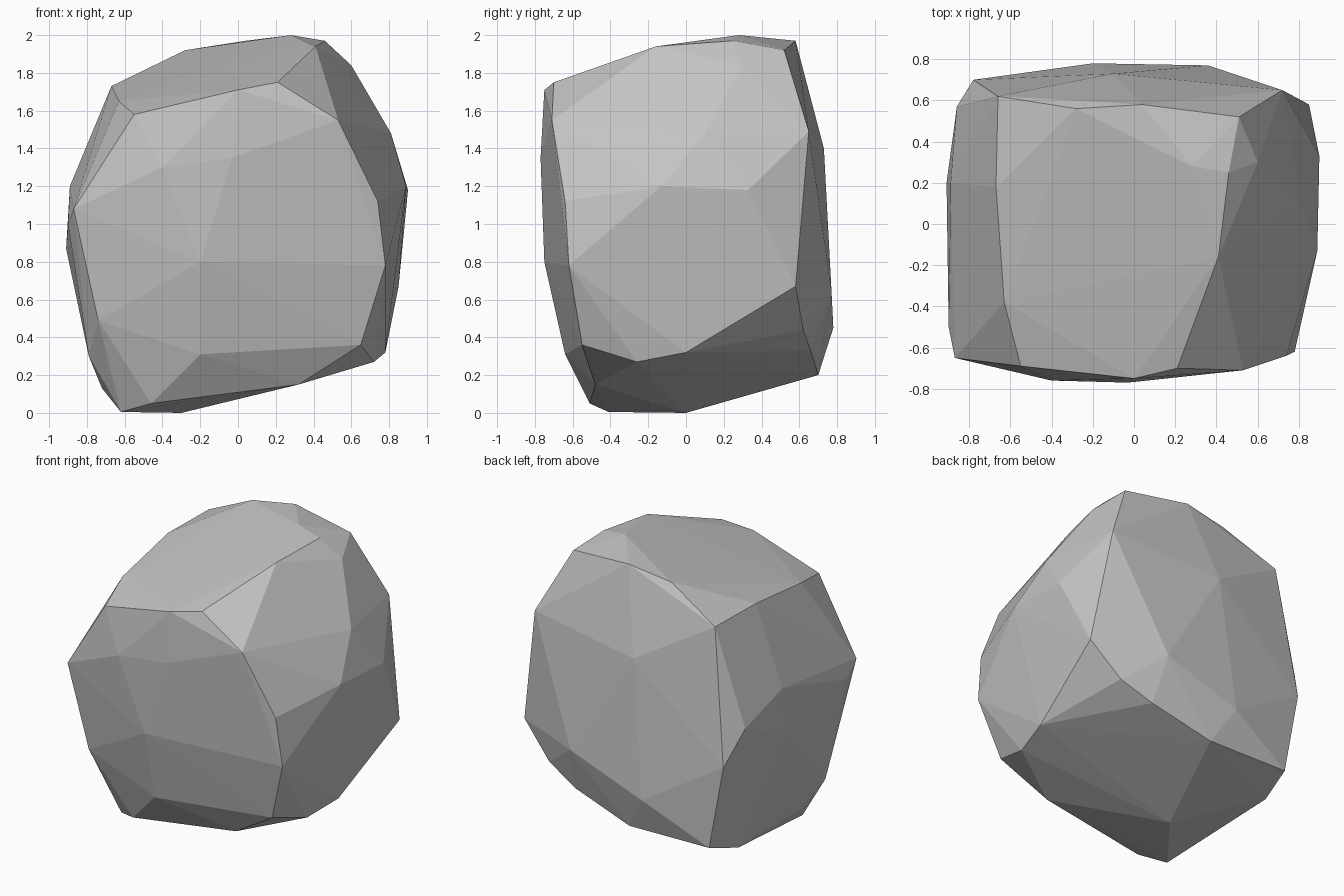
import bpy, bmesh

# Corner points of the boulder; the convex hull makes the facets
corners = [
    # front face
    (-.55, -.69, 1.58), (0, -.75, 1.71), (.21, -.70, 1.75),
    (.53, -.71, 1.55), (.74, -.64, 1.12), (.78, -.62, .78),
    (.65, -.55, .36), (-.03, -.77, 1.35), (-.4, -.76, 1.3), (-.2, -.75, .8),
    (-.2, -.64, .31), (-.74, -.6, .49), (-.87, -.65, 1.08),
    # top
    (.41, -.16, 1.94), (.28, .28, 2), (.46, .25, 1.97), (.51, .52, 1.92),
    (.04, .58, 1.97), (-.28, .56, 1.92), (-.66, .62, 1.73), (-.67, .18, 1.73),
    (-.63, -.38, 1.65),
    # right side
    (.60, .3, 1.84), (.81, .1, 1.48), (.9, .33, 1.18), (.89, -.13, 1.2),
    (.85, .58, .67), (.78, .0, .32), (.63, .62, .44), (.72, .65, 1.49),
    (.72, -.26, .27),
    # back face
    (.36, .77, .65), (-.2, .78, .45), (-.1, .73, 1.4), (-.78, .70, .8),
    (-.67, .70, .21), (-.05, .70, .2), (.4, .66, .33),
    # left side
    (-.9, -.5, 1), (-.91, .2, .87), (-.89, .2, 1.2), (-.86, .57, 1.05),
    (-.79, -.42, .3),
    # underside
    (-.62, -.41, .005), (-.3, 0, 0), (-.46, -.51, .05), (.32, -.48, .15),
    (-.72, .45, .13), (-.72, -.25, .13),
]

stone = bpy.data.materials.new("grey stone")
stone.diffuse_color = (0.55, 0.55, 0.55, 1)

bm = bmesh.new()
for c in corners:
    bm.verts.new(c)
bmesh.ops.convex_hull(bm, input=bm.verts[:])
loose = [v for v in bm.verts if not v.link_faces]
bmesh.ops.delete(bm, geom=loose, context='VERTS')
bmesh.ops.recalc_face_normals(bm, faces=bm.faces[:])

mesh = bpy.data.meshes.new("boulder")
bm.to_mesh(mesh)
bm.free()
mesh.materials.append(stone)
boulder = bpy.data.objects.new("boulder", mesh)
bpy.context.collection.objects.link(boulder)
